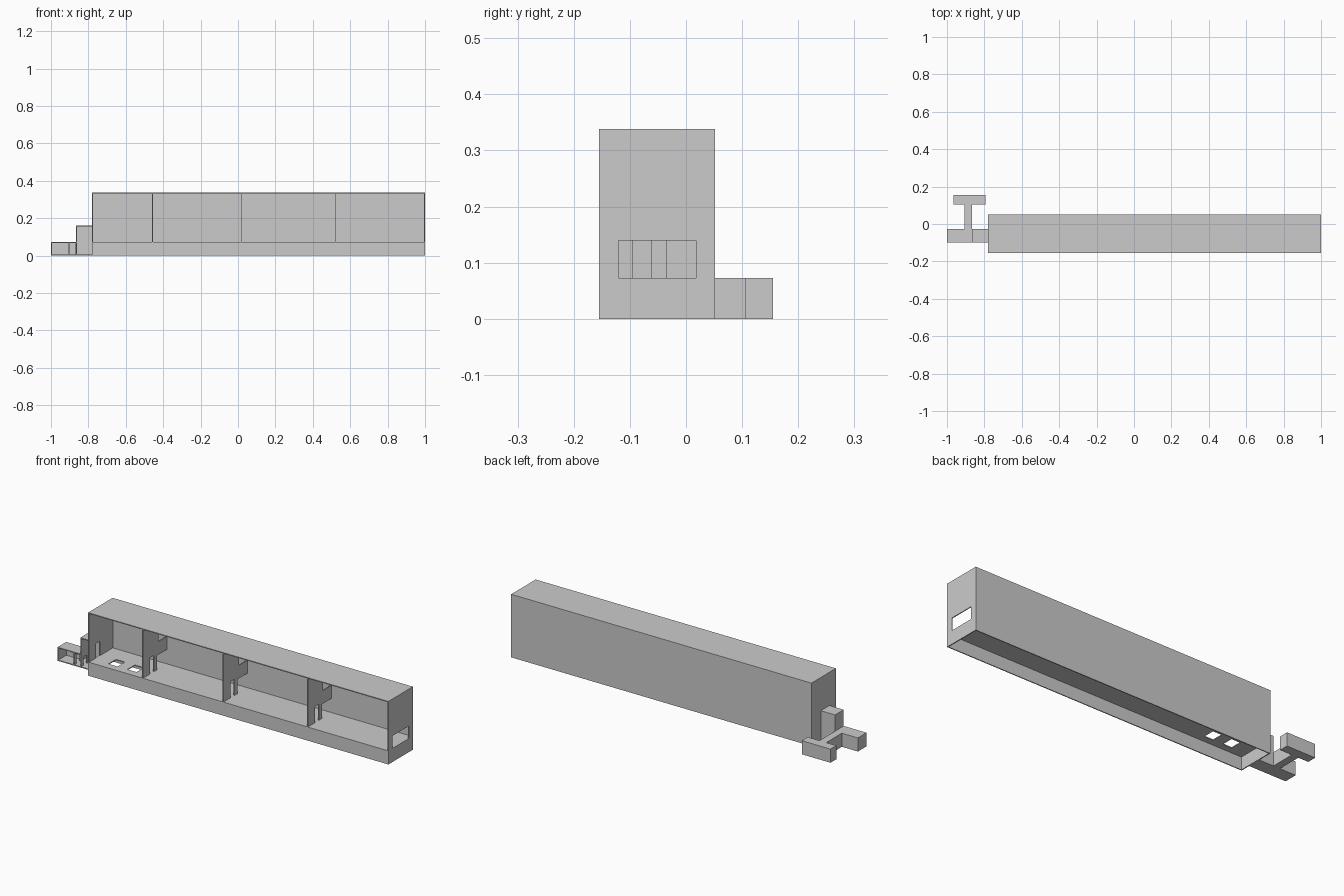
import bpy, bmesh
from mathutils import Vector

if "Cube" in bpy.data.objects:
    bpy.data.objects.remove(bpy.data.objects["Cube"])

T = 0.005  # sheet thickness


def box(name, x0, x1, y0, y1, z0, z1):
    me = bpy.data.meshes.new(name)
    bm = bmesh.new()
    bmesh.ops.create_cube(bm, size=1)
    for v in bm.verts:
        v.co = Vector((x0 + (v.co.x + .5) * (x1 - x0),
                       y0 + (v.co.y + .5) * (y1 - y0),
                       z0 + (v.co.z + .5) * (z1 - z0)))
    bm.to_mesh(me)
    bm.free()
    ob = bpy.data.objects.new(name, me)
    bpy.context.collection.objects.link(ob)
    return ob


def cut(ob, *dims):
    """Cut a rectangular opening with a hidden box."""
    c = box(ob.name + "_cutter", *dims)
    c.hide_render = True
    c.hide_viewport = True
    c.display_type = 'WIRE'
    m = ob.modifiers.new("opening", 'BOOLEAN')
    m.operation = 'DIFFERENCE'
    m.solver = 'EXACT'
    m.object = c


def panel(name, x, outline):
    """Extrude a (y, z) outline along x into a thin upright panel."""
    me = bpy.data.meshes.new(name)
    bm = bmesh.new()
    f = bm.faces.new([bm.verts.new((x - T / 2, y, z)) for y, z in outline])
    r = bmesh.ops.extrude_face_region(bm, geom=[f])
    vs = [g for g in r["geom"] if isinstance(g, bmesh.types.BMVert)]
    bmesh.ops.translate(bm, verts=vs, vec=(T, 0, 0))
    bmesh.ops.recalc_face_normals(bm, faces=bm.faces)
    bm.to_mesh(me)
    bm.free()
    ob = bpy.data.objects.new(name, me)
    bpy.context.collection.objects.link(ob)


# Main hall: open front, raised floor over an open underside
L, R, F, B, H, Z = -.78, 1.0, -.155, .052, .338, .073
box("hall_back_wall", L, R, B - T, B, 0, H)
box("hall_roof", L, R, F, B, H - T, H)
box("hall_front_skirt", L, R, F, F + T, 0, Z)
floor = box("hall_floor", L, R, F, B, Z - T, Z)
for x in (-.66, -.548):
    cut(floor, x - .027, x + .027, -.115, -.052, 0, .2)
right = box("hall_right_wall", R - T, R, F, B, 0, H)
cut(right, .9, 1.1, -.12, .018, Z, .14)
left = box("hall_left_wall", L, L + T, F, B, 0, H)
cut(left, L - .1, L + .1, -.095, -.062, Z, .15)

# Partitions with a doorway and stepped rear passage
for i, x in enumerate((-.457, .02, .52)):
    panel(f"partition_{i + 1}", x, [
        (F, Z), (-.095, Z), (-.095, .16), (-.062, .16), (-.062, Z), (-.035, Z),
        (-.035, .15), (B, .15), (B, .22), (-.025, .22), (-.025, H), (F, H)])

# Entrance porch: taller box with open front
box("porch_roof", -.865, L, -.1, -.027, .16 - T, .16)
box("porch_floor", -.865, L, -.1, -.027, 0, T)
box("porch_back", -.865, L, -.027 - T, -.027, 0, .16)
porch = box("porch_left_wall", -.865, -.865 + T, -.1, -.027, 0, .16)
cut(porch, -.9, -.83, -.08, -.05, T, .05)

# Low front cabin, open at the front, with a divider
box("cabin_roof", -1, -.865, -.1, -.027, Z - T, Z)
box("cabin_floor", -1, -.865, -.1, -.027, 0, T)
box("cabin_left_wall", -1, -1 + T, -.1, -.027, 0, Z)
back = box("cabin_back", -1, -.865, -.027 - T, -.027, 0, Z)
cut(back, -.9, -.87, -.1, 0, T, Z - T)
div = box("cabin_divider", -.905, -.905 + T, -.1, -.027, 0, Z)
cut(div, -.95, -.85, -.08, -.05, T, .05)

# Connecting corridor
box("corridor_roof", -.905, -.865, -.027, .105, Z - T, Z)
box("corridor_floor", -.905, -.865, -.027, .105, 0, T)
for n, x in (("left", -.905), ("right", -.865 - T)):
    box(f"corridor_{n}_wall", x, x + T, -.027, .105, 0, Z)

# Rear cabin
box("rear_cabin_roof", -.965, -.795, .105, .155, Z - T, Z)
box("rear_cabin_floor", -.965, -.795, .105, .155, 0, T)
box("rear_cabin_back", -.965, -.795, .155 - T, .155, 0, Z)
front = box("rear_cabin_front", -.965, -.795, .105, .105 + T, 0, Z)
cut(front, -.9, -.87, .05, .13, T, Z - T)
for n, x in (("left", -.965), ("right", -.795 - T)):
    box(f"rear_cabin_{n}_wall", x, x + T, .105, .155, 0, Z)
